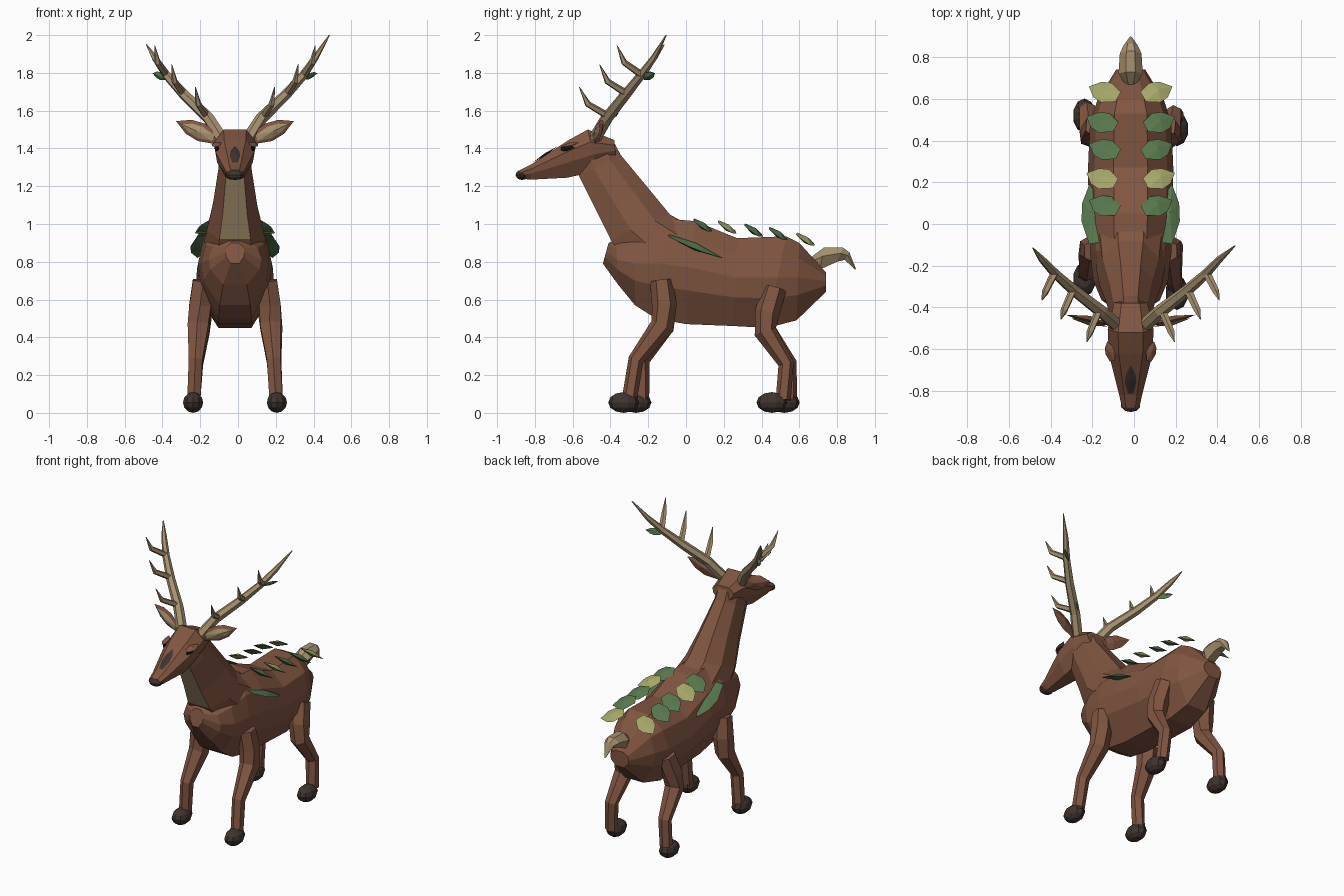
import bpy, bmesh, math
from mathutils import Vector

cube = bpy.data.objects.get("Cube")
if cube:
    bpy.data.objects.remove(cube, do_unlink=True)

AXIS_X = -0.016  # the body sits slightly off the antler span's middle


def material(name, r, g, b):
    m = bpy.data.materials.new(name)
    m.use_nodes = True
    m.diffuse_color = (r, g, b, 1)
    m.node_tree.nodes["Principled BSDF"].inputs["Base Color"].default_value = (r, g, b, 1)
    return m


BROWN = material("fur_brown", 0.22, 0.092, 0.053)
TAN = material("tan", 0.39, 0.285, 0.16)
DARK = material("hoof_dark", 0.05, 0.034, 0.028)
BLACK = material("eye_black", 0.012, 0.01, 0.01)
GREEN = material("leaf_green", 0.095, 0.185, 0.075)
LIME = material("leaf_light_green", 0.38, 0.39, 0.14)


def finish(name, bm, *mats, rule=None):
    """Turn a bmesh into an object; rule picks a material slot per face."""
    bmesh.ops.recalc_face_normals(bm, faces=bm.faces)
    if rule:
        for f in bm.faces:
            f.material_index = rule(f)
    bmesh.ops.translate(bm, verts=bm.verts, vec=(AXIS_X, 0, 0))
    me = bpy.data.meshes.new(name)
    bm.to_mesh(me)
    bm.free()
    for m in mats:
        me.materials.append(m)
    ob = bpy.data.objects.new(name, me)
    bpy.context.scene.collection.objects.link(ob)
    return ob


def skin(rings):
    """Bridge equal rings of points and cap both ends."""
    bm = bmesh.new()
    loops = [[bm.verts.new(p) for p in ring] for ring in rings]
    n = len(loops[0])
    for a, b in zip(loops, loops[1:]):
        for i in range(n):
            j = (i + 1) % n
            bm.faces.new((a[i], a[j], b[j], b[i]))
    bm.faces.new(loops[0])
    bm.faces.new(loops[-1])
    return bm


def loft(half, stations):
    """Each station: top (y, z), bottom (y, z), half width."""
    outline = half + [(-u, v) for u, v in reversed(half)]
    rings = []
    for yt, zt, yb, zb, w in stations:
        mid, up = Vector((0, yt + yb, zt + zb)) / 2, Vector((0, yt - yb, zt - zb)) / 2
        rings.append([mid + up * v + Vector((u * w, 0, 0)) for u, v in outline])
    return skin(rings)


def tube(name, path, mat, sides=6):
    """Tapered faceted tube along (x, y, z, radius) points."""
    pts = [Vector(p[:3]) for p in path]
    rings = []
    for i, p in enumerate(pts):
        t = (pts[min(i + 1, len(pts) - 1)] - pts[max(i - 1, 0)]).normalized()
        a = t.cross(Vector((1, 0, 0.3))).normalized()
        b = t.cross(a)
        rings.append([p + path[i][3] * (a * math.cos(k * math.tau / sides) + b * math.sin(k * math.tau / sides))
                      for k in range(sides)])
    return finish(name, skin(rings), mat)


def leaf(name, centre, axis, side, length, width, mat, thick=0.018):
    """Pointed faceted leaf, ridged on both faces."""
    c, a = Vector(centre), Vector(axis).normalized()
    s = Vector(side)
    s = (s - a * s.dot(a)).normalized()
    n = a.cross(s)
    bm = bmesh.new()
    shape = [(-0.5, -0.25), (-0.1, -0.5), (0.2, -0.4), (0.5, 0), (0.2, 0.4), (-0.1, 0.5), (-0.5, 0.25)]
    rim = [bm.verts.new(c + a * u * length + s * v * width) for u, v in shape]
    for d in (1, -1):
        ridge = bm.verts.new(c + n * thick * d)
        for i, v in enumerate(rim):
            bm.faces.new((v, rim[(i + 1) % len(rim)], ridge))
    return finish(name, bm, mat)


def blob(name, centre, size, mat):
    bm = bmesh.new()
    bmesh.ops.create_uvsphere(bm, u_segments=10, v_segments=6, radius=1)
    bmesh.ops.scale(bm, verts=bm.verts, vec=size)
    bmesh.ops.translate(bm, verts=bm.verts, vec=centre)
    return finish(name, bm, mat)


# Body, neck with throat patch, head
barrel = [(0.4, 1), (0.85, 0.62), (1, 0.1), (0.93, -0.35), (0.45, -1)]
body = [(0.74, 0.745, 0.74, 0.64, 0.07), (0.60, 0.90, 0.585, 0.49, 0.16), (0.53, 0.935, 0.43, 0.45, 0.195),
        (0.27, 0.925, 0.25, 0.46, 0.205), (0.05, 1.015, 0, 0.47, 0.20), (-0.12, 1.03, -0.16, 0.50, 0.195),
        (-0.27, 0.97, -0.27, 0.57, 0.18), (-0.37, 0.92, -0.36, 0.68, 0.14), (-0.41, 0.90, -0.44, 0.79, 0.05)]
finish("body", loft(barrel, body), BROWN)

neck = [(0.06, 0.97, -0.36, 0.86, 0.165), (-0.085, 1.05, -0.40, 0.92, 0.15), (-0.20, 1.19, -0.465, 1.05, 0.118),
        (-0.345, 1.365, -0.565, 1.25, 0.088), (-0.38, 1.43, -0.57, 1.30, 0.085)]
finish("neck", loft([(0.4, 1), (0.9, 0.5), (1, -0.3), (0.55, -1)], neck), BROWN, TAN,
       rule=lambda f: int(f.normal.y < -0.5 and abs(f.normal.x) < 0.3 and 0.9 < f.calc_center_median().z < 1.25))

head = [(-0.38, 1.445, -0.37, 1.35, 0.08), (-0.52, 1.50, -0.47, 1.28, 0.11), (-0.62, 1.445, -0.63, 1.245, 0.105),
        (-0.82, 1.315, -0.82, 1.235, 0.055), (-0.88, 1.285, -0.88, 1.24, 0.042)]
finish("head", loft([(0.55, 1), (1, 0.4), (0.9, -0.2), (0.45, -1)], head), BROWN)
blob("nose", (0, -0.868, 1.26), (0.048, 0.034, 0.027), DARK)
leaf("nose_bridge", (0, -0.745, 1.369), (0, 0.84, 0.55), (1, 0, 0), 0.16, 0.055, DARK, 0.006)

# Tail
tail = [(0.67, 0.83, 0.68, 0.77, 0.03), (0.73, 0.875, 0.71, 0.76, 0.058), (0.83, 0.875, 0.80, 0.80, 0.052),
        (0.865, 0.85, 0.84, 0.81, 0.035), (0.90, 0.762, 0.896, 0.758, 0.004)]
finish("tail", loft([(0.4, 1), (1, 0.2), (0.5, -1)], tail), TAN)

# Everything paired left and right
for s, tag in ((1, "left"), (-1, "right")):
    step = 0 if s > 0 else 0.065  # the legs are slightly out of step

    front = [(0.17, -0.13, 0.70, 0.06), (0.185, -0.115, 0.57, 0.066), (0.192, -0.125, 0.46, 0.064),
             (0.207, -0.265 + step / 2, 0.28, 0.042), (0.218, -0.30 + step, 0.07, 0.04)]
    rear = [(0.16, 0.47, 0.66, 0.062), (0.18, 0.43, 0.53, 0.066), (0.19, 0.42, 0.43, 0.06),
            (0.207, 0.53 + step / 4, 0.26, 0.042), (0.218, 0.515 + step / 2, 0.07, 0.04)]
    for label, path, hoof_y in (("front", front, -0.33), ("rear", rear, 0.455)):
        tube(f"{label}_leg_{tag}", [(s * x, y, z, r) for x, y, z, r in path], BROWN)
        blob(f"{label}_hoof_{tag}", (s * 0.222, hoof_y + step, 0.055), (0.056, 0.082, 0.055), DARK)

    # Eyes with heavy lids
    leaf(f"eye_{tag}", (s * 0.097, -0.625, 1.402), (s * 0.2, 1, 0.1), (0, 0, 1), 0.075, 0.036, BLACK, 0.014)
    leaf(f"eyelid_{tag}", (s * 0.1, -0.61, 1.422), (s * 0.25, 1, 0.2), (s, 0, -0.3), 0.10, 0.05, BROWN, 0.01)

    # Ears
    lean = (s * 0.9, 0.2, 0.4)
    leaf(f"ear_{tag}", (s * 0.2, -0.46, 1.495), lean, (0, 0, 1), 0.25, 0.10, BROWN, 0.02)
    leaf(f"ear_inside_{tag}", (s * 0.2, -0.472, 1.492), lean, (0, 0, 1), 0.19, 0.065, TAN, 0.014)

    # Antlers and tines
    tip = (s * 0.50, -0.105, 2.0, 0.003) if s > 0 else (-0.469, -0.115, 1.95, 0.003)
    beam = [(0.062, -0.49, 1.44, 0.034), (0.14, -0.42, 1.56, 0.032), (0.27, -0.32, 1.685, 0.028),
            (0.36, -0.24, 1.785, 0.023), (0.425, -0.17, 1.88, 0.017)]
    tube(f"antler_{tag}", [(s * x, y, z, r) for x, y, z, r in beam] + [tip], TAN)
    roots = [(0.15, -0.41, 1.57), (0.275, -0.315, 1.69), (0.365, -0.235, 1.79)]
    for i, (x, y, z) in enumerate(roots):
        k = 1 - 0.08 * i
        tube(f"tine_{tag}_{i + 1}", [(s * x, y, z, 0.02), (s * (x + 0.045), y - 0.11 * k, z + 0.065, 0.017),
                                     (s * (x + 0.06), y - 0.155 * k, z + 0.155, 0.002)], TAN, 5)
    leaf(f"antler_leaf_{tag}", (s * 0.40, -0.195, 1.785), (s * 0.7, 0.6, 0.25), (0.3, -0.5, 0.8), 0.10, 0.045, GREEN, 0.01)

    # Leaves along the back and over the shoulder
    rows = [(0.09, 0.99, GREEN, 0), (0.22, 0.98, LIME, 0.012), (0.36, 0.963, GREEN, 0),
            (0.49, 0.945, GREEN, 0.012), (0.635, 0.915, LIME, 0)]
    for i, (y, z, mat, out) in enumerate(rows):
        leaf(f"back_leaf_{tag}_{i + 1}", (s * (0.13 + out), y, z), (s * 0.85, 0.3, -0.35), (0, 0.85, -0.5),
             0.16, 0.115, mat)
    leaf(f"shoulder_leaf_{tag}", (s * 0.185, 0.05, 0.88), (s * 0.08, 0.92, -0.39), (s, 0, -0.25),
         0.31, 0.11, GREEN, 0.02)

leaf("antler_leaf_small", (0.17, -0.38, 1.585), (0.6, 0.5, 0.5), (0.4, -0.6, 0.6), 0.09, 0.04, GREEN, 0.01)
